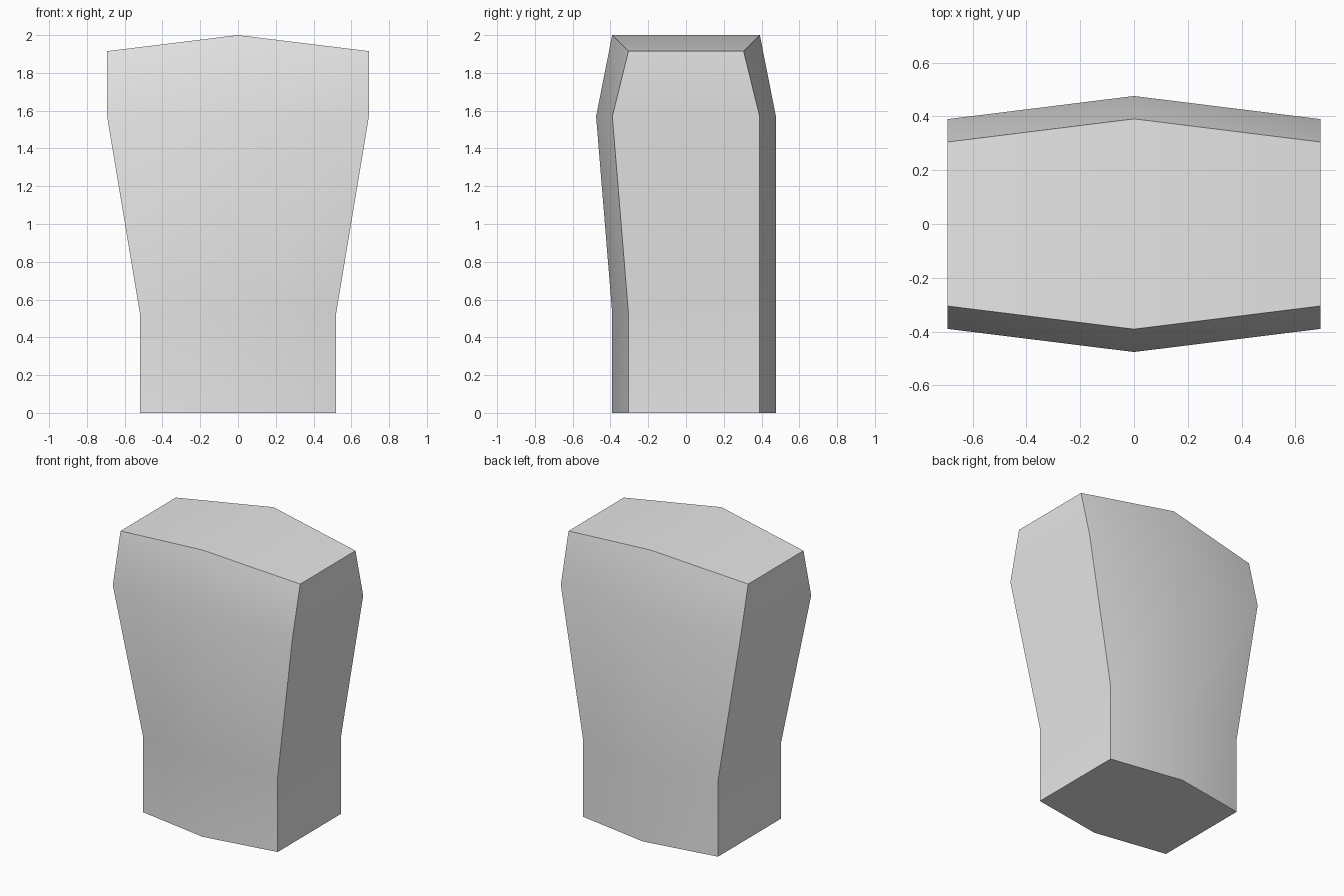
import bpy
import bmesh
import math

cube = bpy.data.objects.get("Cube")
if cube:
    bpy.data.objects.remove(cube, do_unlink=True)

# One plain grey material
grey = bpy.data.materials.new("light_grey")
grey.use_nodes = True
colour = (0.8, 0.8, 0.8, 1.0)
grey.diffuse_color = colour
grey.node_tree.nodes["Principled BSDF"].inputs["Base Color"].default_value = colour

# Rings from the base up: half width, front and back corner depth, corner height, middle height
BULGE = 0.086  # how far the middle of the front and back stands out
rings = [
    (0.52, 0.305, 0.39, 0.0, 0.0),
    (0.52, 0.305, 0.39, 0.53, 0.53),
    (0.693, 0.39, 0.39, 1.57, 1.57),
    (0.693, 0.305, 0.305, 1.915, 2.0),
]

bm = bmesh.new()
loops = []
for width, front, back, corner_z, middle_z in rings:
    points = [
        (-width, -front, corner_z), (0, -front - BULGE, middle_z), (width, -front, corner_z),
        (width, back, corner_z), (0, back + BULGE, middle_z), (-width, back, corner_z),
    ]
    loops.append([bm.verts.new(p) for p in points])

# Walls between neighbouring rings
for low, high in zip(loops, loops[1:]):
    for i in range(len(low)):
        j = (i + 1) % len(low)
        bm.faces.new((low[i], low[j], high[j], high[i]))

# Flat base and ridged top
bm.faces.new(loops[0][::-1])
a, b, c, d, e, f = loops[-1]
bm.faces.new((a, b, e, f))
bm.faces.new((b, c, d, e))
bmesh.ops.recalc_face_normals(bm, faces=bm.faces)

mesh = bpy.data.meshes.new("tapered_block")
bm.to_mesh(mesh)
bm.free()
mesh.materials.append(grey)
block = bpy.data.objects.new("tapered_block", mesh)
bpy.context.collection.objects.link(block)

# Soft shading over the bowed walls, sharp at the corners and rims
bpy.ops.object.select_all(action="DESELECT")
block.select_set(True)
bpy.context.view_layer.objects.active = block
bpy.ops.object.shade_smooth_by_angle(angle=math.radians(40))
